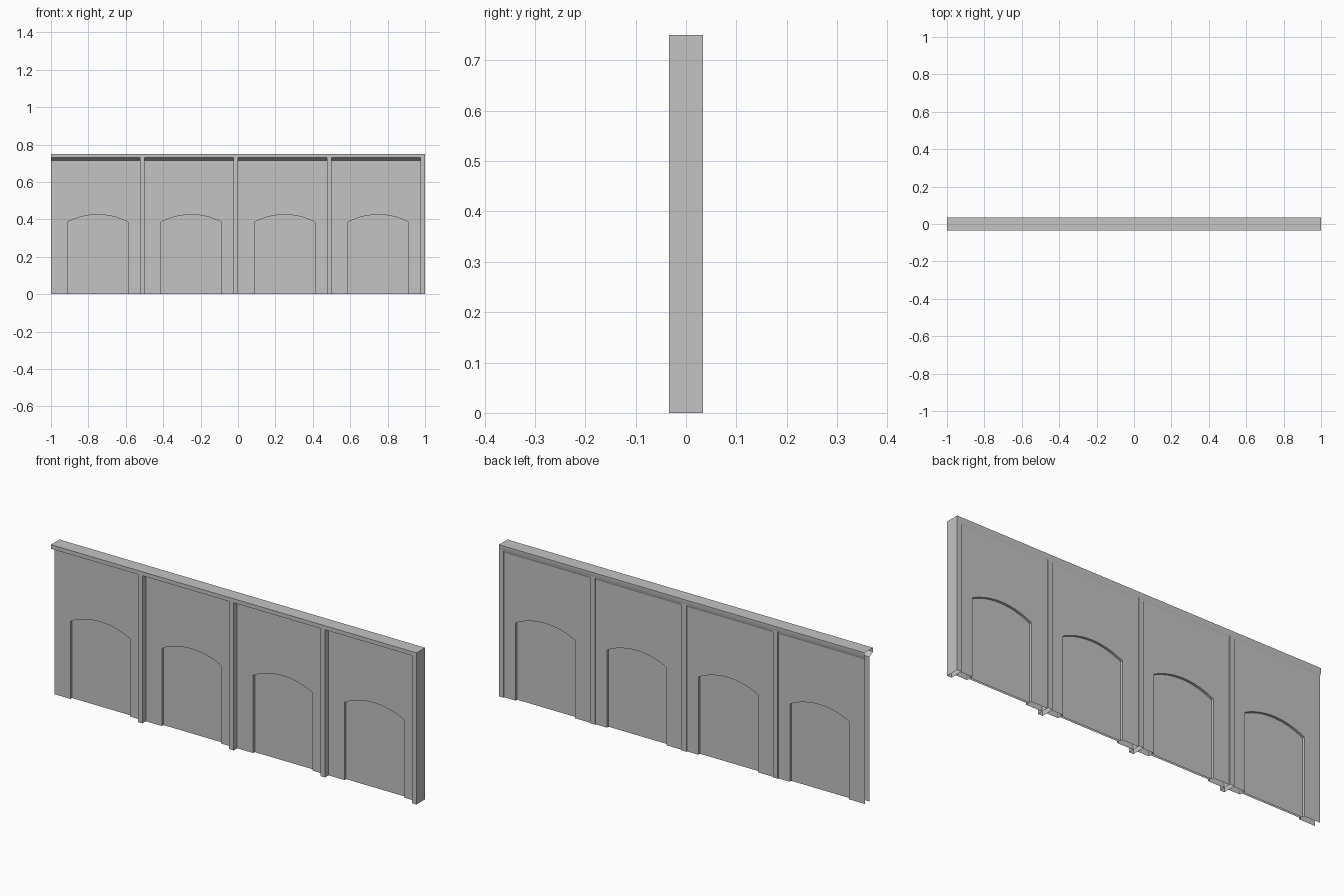
import bpy, bmesh, math
from mathutils import Vector

cube = bpy.data.objects.get("Cube")
if cube:
    bpy.data.objects.remove(cube, do_unlink=True)

# Main sizes
BAYS, BAY, POST = 4, 0.5, 0.025
HALF = 0.0335                      # half depth of posts and cap
FRONT, BACK = -0.006, 0.028        # wall panel surfaces
TOP, CAP_EDGE, PANEL_TOP = 0.75, 0.73, 0.715
ARCH_HALF, SPRING, RISE, RECESS = 0.1625, 0.385, 0.04, 0.012

# Single grey finish
grey = bpy.data.materials.new("plain grey")
grey.use_nodes = True
colour = (0.55, 0.55, 0.55, 1)
grey.diffuse_color = colour
grey.node_tree.nodes["Principled BSDF"].inputs["Base Color"].default_value = colour


def add_face(bm, points, outward):
    """Add a face whose normal follows the outward direction."""
    face = bm.faces.new([bm.verts.new(p) for p in points])
    face.normal_update()
    if face.normal.dot(Vector(outward)) < 0:
        face.normal_flip()


def finish(name, bm):
    bmesh.ops.remove_doubles(bm, verts=bm.verts, dist=0.0001)
    mesh = bpy.data.meshes.new(name)
    bm.to_mesh(mesh)
    bm.free()
    mesh.materials.append(grey)
    obj = bpy.data.objects.new(name, mesh)
    bpy.context.collection.objects.link(obj)
    return obj


def arch_outline(cx, segments=12):
    """Segmental arch from left foot to right foot, as (x, z)."""
    radius = (ARCH_HALF ** 2 + RISE ** 2) / (2 * RISE)
    sweep = math.asin(ARCH_HALF / radius)
    curve = []
    for i in range(segments + 1):
        a = sweep * (2 * i / segments - 1)
        curve.append((cx + radius * math.sin(a),
                      SPRING + RISE - radius * (1 - math.cos(a))))
    return [(cx - ARCH_HALF, 0)] + curve + [(cx + ARCH_HALF, 0)]


def panel_side(bm, x0, x1, cx, y, side):
    """One wall surface with a shallow arched niche; side is -1 front, 1 back."""
    arch = arch_outline(cx)
    inner = y - side * RECESS
    outline = [(x0, 0)] + arch + [(x1, 0), (x1, PANEL_TOP), (x0, PANEL_TOP)]
    add_face(bm, [(x, y, z) for x, z in outline], (0, side, 0))
    add_face(bm, [(x, inner, z) for x, z in arch], (0, side, 0))
    for (xa, za), (xb, zb) in zip(arch, arch[1:]):
        inward = (cx - (xa + xb) / 2, 0, SPRING / 2 - (za + zb) / 2)
        add_face(bm, [(xa, y, za), (xb, y, zb), (xb, inner, zb), (xa, inner, za)], inward)


# Wall panels and posts, one of each per bay
for n in range(BAYS):
    x0 = -1 + n * BAY
    x1 = x0 + BAY - POST
    bm = bmesh.new()
    panel_side(bm, x0, x1, x0 + BAY / 2, FRONT, -1)
    panel_side(bm, x0, x1, x0 + BAY / 2, BACK, 1)
    finish(f"arched_panel_{n + 1}", bm)

    bm = bmesh.new()
    bmesh.ops.create_cube(bm, size=1)
    bmesh.ops.scale(bm, vec=(POST, 2 * HALF, CAP_EDGE), verts=bm.verts)
    bmesh.ops.translate(bm, vec=(x1 + POST / 2, 0, CAP_EDGE / 2), verts=bm.verts)
    # Posts are hollow and open at the foot
    feet = [f for f in bm.faces if f.normal.z < -0.9]
    bmesh.ops.delete(bm, geom=feet, context="FACES_ONLY")
    finish(f"post_{n + 1}", bm)

# Top cap with splayed undersides, open at its right joint
profile = [(FRONT, PANEL_TOP), (-HALF, CAP_EDGE), (-HALF, TOP),
           (HALF, TOP), (HALF, CAP_EDGE), (BACK, PANEL_TOP)]
bm = bmesh.new()
for (ya, za), (yb, zb) in zip(profile, profile[1:]):
    outward = (0, za - zb, yb - ya)
    add_face(bm, [(-1, ya, za), (1, ya, za), (1, yb, zb), (-1, yb, zb)], outward)
add_face(bm, [(1, y, z) for y, z in profile], (1, 0, 0))
cap = finish("top_cap", bm)

# Soften only the shallow splay on the back of the cap
bpy.ops.object.select_all(action="DESELECT")
cap.select_set(True)
bpy.context.view_layer.objects.active = cap
bpy.ops.object.shade_smooth_by_angle(angle=math.radians(30))
